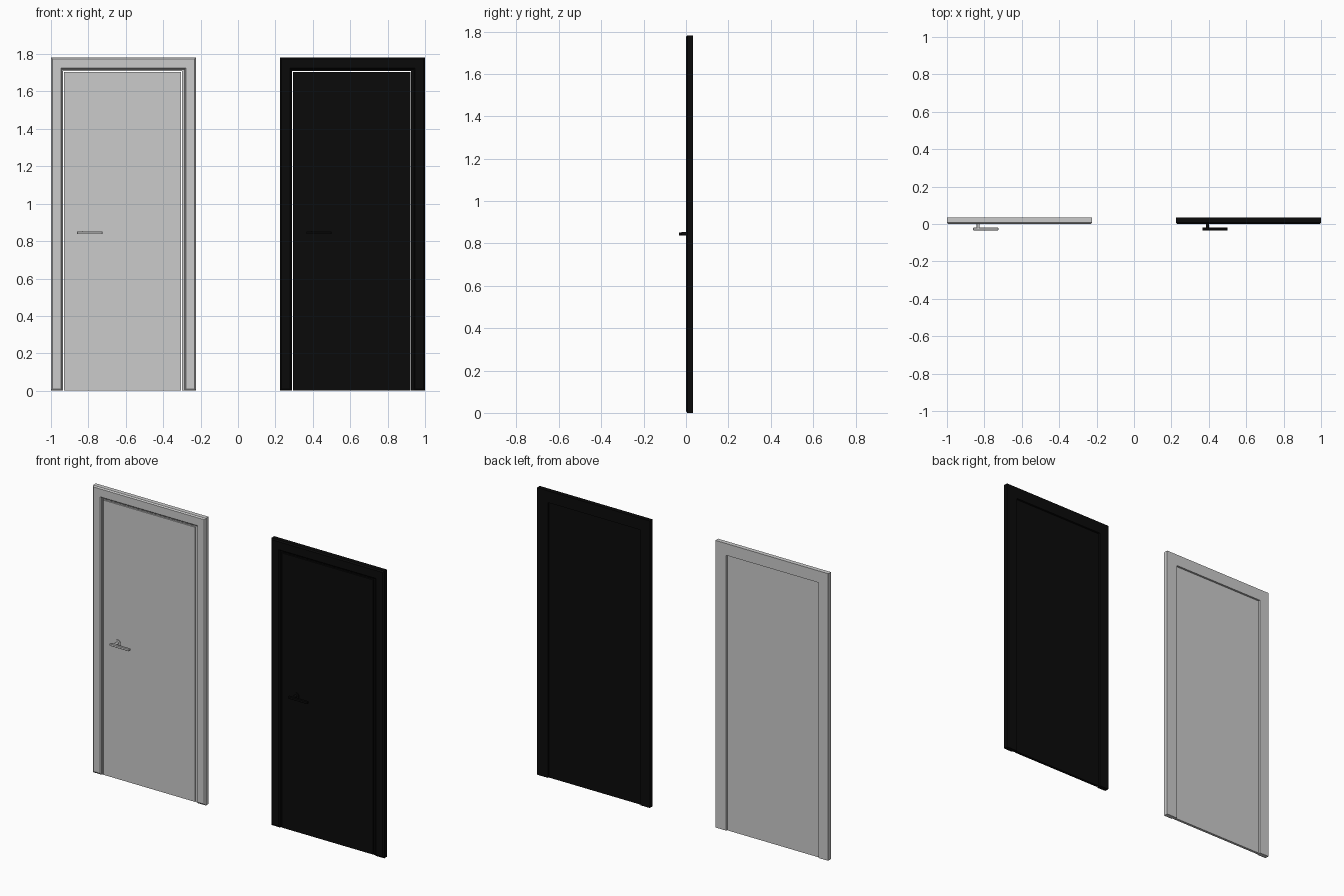
import bpy, bmesh, math
from mathutils import Vector

if "Cube" in bpy.data.objects:
    bpy.data.objects.remove(bpy.data.objects["Cube"])

W, H, BACK = 0.775, 1.782, 0.034

# frame section, outer to inner: left inset, right inset, top inset, y, bottom z
SECTION = [
    (0, 0, 0, BACK, 0),
    (0, 0, 0, 0.007, 0),
    (0.007, 0.007, 0.007, 0, 0.009),
    (0.053, 0.053, 0.056, 0, 0.009),
    (0.059, 0.059, 0.063, 0.006, 0),
    (0.060, 0.060, 0.064, 0.012, 0),
    (0.065, 0.075, 0.073, 0.012, 0),
    (0.065, 0.075, 0.073, BACK, 0),
]


def finish(bm, name, x0, mat):
    bmesh.ops.recalc_face_normals(bm, faces=bm.faces)
    me = bpy.data.meshes.new(name)
    bm.to_mesh(me)
    bm.free()
    ob = bpy.data.objects.new(name, me)
    ob.location.x = x0
    bpy.context.collection.objects.link(ob)
    if mat:
        me.materials.append(mat)
    return ob


def frame(name, x0, mat):
    bm = bmesh.new()
    rings = []
    for l, r, t, y, z in SECTION:
        pts = [(l, z), (l, H - t), (W - r, H - t), (W - r, z)]
        rings.append([bm.verts.new((px, y, pz)) for px, pz in pts])
    n = len(rings)
    for i in range(n):
        a, b = rings[i], rings[(i + 1) % n]
        for k in range(3):
            bm.faces.new((a[k], a[k + 1], b[k + 1], b[k]))
    for k in (0, 3):  # feet of the two posts
        bm.faces.new([rings[i][k] for i in (1, 2, 3, 4)])
        bm.faces.new([rings[i][k] for i in (0, 1, 4, 5, 6, 7)])
    finish(bm, name, x0, mat)


def box(name, lo, hi, x0, mat, bevel=0):
    bm = bmesh.new()
    bmesh.ops.create_cube(bm, size=1)
    lo, hi = Vector(lo), Vector(hi)
    for v in bm.verts:
        v.co = (lo + hi) / 2 + Vector(c * d for c, d in zip(v.co, hi - lo))
    if bevel:
        bmesh.ops.bevel(bm, geom=bm.edges[:], offset=bevel, segments=1, affect='EDGES')
    finish(bm, name, x0, mat)


def rod(name, radius, y0, y1, x, z, x0, mat):
    bpy.ops.mesh.primitive_cylinder_add(
        vertices=24, radius=radius, depth=y1 - y0,
        location=(x0 + x, (y0 + y1) / 2, z), rotation=(math.pi / 2, 0, 0))
    ob = bpy.context.object
    ob.name = name
    bpy.ops.object.shade_smooth_by_angle()
    if mat:
        ob.data.materials.append(mat)


def door(tag, x0, mat=None):
    frame(tag + "_door_frame", x0, mat)
    # leaf with a narrow gap to the frame
    box(tag + "_door_leaf", (0.069, 0.011, 0), (W - 0.079, 0.027, H - 0.077), x0, mat)
    # lever handle
    box(tag + "_handle_bar", (0.14, -0.034, 0.837), (0.275, -0.019, 0.852), x0, mat, 0.002)
    rod(tag + "_handle_stem", 0.008, -0.022, 0.014, 0.167, 0.845, x0, mat)
    rod(tag + "_handle_rose", 0.02, 0.007, 0.014, 0.167, 0.845, x0, mat)


black = bpy.data.materials.new("black")
black.diffuse_color = (0.003, 0.003, 0.003, 1)
black.use_nodes = True
black.node_tree.nodes["Principled BSDF"].inputs["Base Color"].default_value = black.diffuse_color
door("grey", -1.0)
door("black", 1.0 - W, black)
